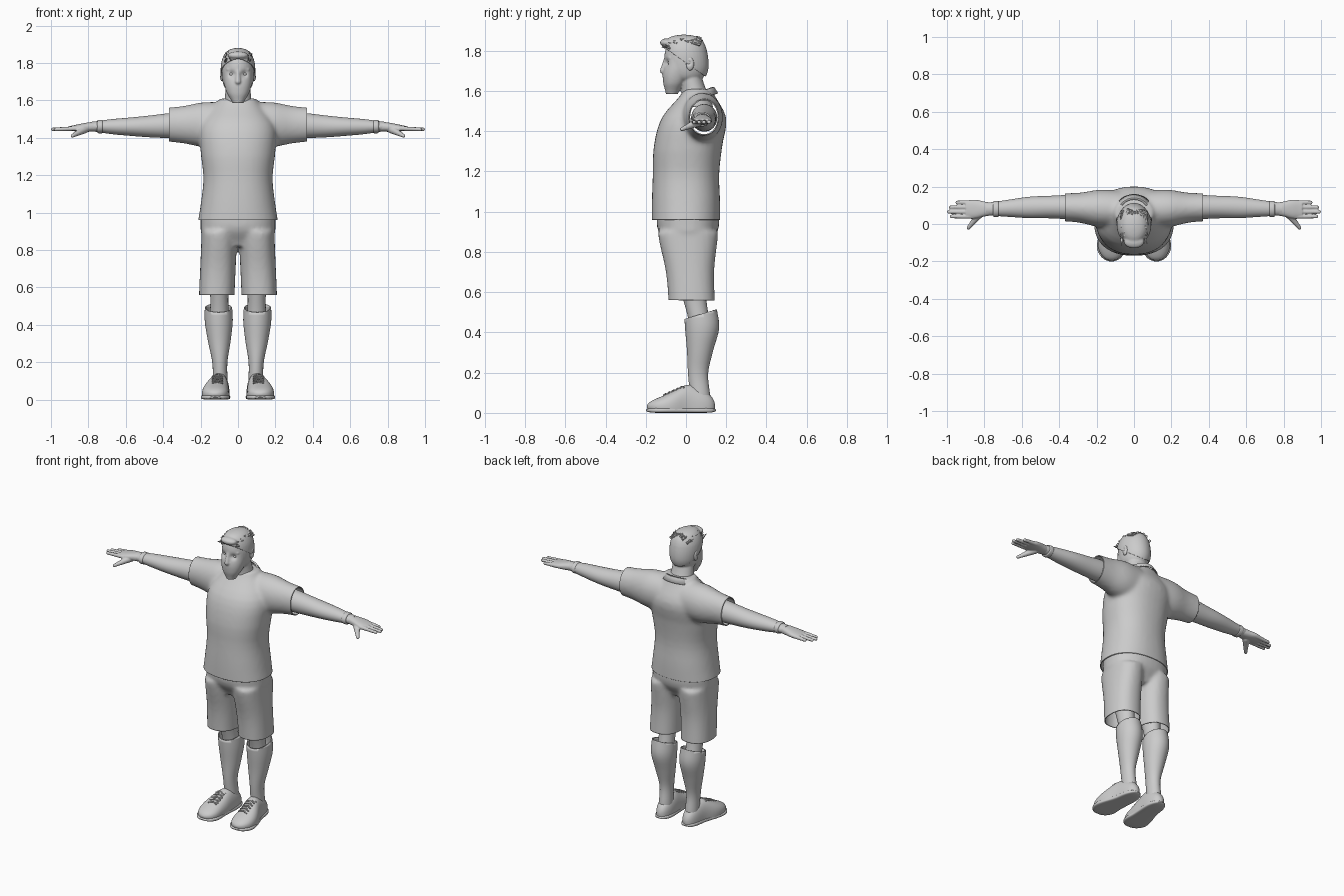
import bpy, bmesh, math, random
from mathutils import Matrix, Vector

random.seed(4)
if "Cube" in bpy.data.objects:
    bpy.data.objects.remove(bpy.data.objects["Cube"])

shade = (.6, .6, .6, 1)
grey = bpy.data.materials.new("plain_grey")
grey.use_nodes = True
grey.diffuse_color = shade
grey.node_tree.nodes["Principled BSDF"].inputs["Base Color"].default_value = shade


def mix(values, t):
    """Smooth value at t through evenly spaced numbers, or a single constant."""
    if not isinstance(values, list):
        return values
    last = len(values) - 1
    i = min(int(t * last), last - 1)
    f = t * last - i
    a, b, c, d = (values[max(0, min(last, i + k))] for k in (-1, 0, 1, 2))
    return b + f * (c - a + f * (2 * a - 5 * b + 4 * c - d + f * (3 * (b - c) + d - a))) / 2


def superellipse(angle, power):
    return [math.copysign(abs(w) ** (2 / power), w) for w in (math.cos(angle), math.sin(angle))]


def loft(bm, axis, start, end, middle, radius, power=2, dome=False, sides=36, rows=24):
    """Skin cross-sections along an axis; dome rounds off both ends."""
    loops = []
    for i in range(rows + 1):
        t = (1 - math.cos(math.pi * i / rows)) / 2
        close = max(.02, 1 - abs(2 * t - 1) ** 8) ** .5 if dome else 1
        p = start + (end - start) * t
        loop = []
        for k in range(sides):
            edge = superellipse(math.tau * k / sides, power)
            u, v = (mix(m, t) + mix(r, t) * close * e for m, r, e in zip(middle, radius, edge))
            loop.append(bm.verts.new({"x": (p, u, v), "y": (u, p, v), "z": (u, v, p)}[axis]))
        loops.append(loop)
    for low, high in zip(loops, loops[1:]):
        for k in range(sides):
            bm.faces.new((low[k - 1], low[k], high[k], high[k - 1]))
    bm.faces.new(loops[0])
    bm.faces.new(loops[-1])


def blob(bm, centre, size):
    bmesh.ops.create_icosphere(bm, subdivisions=3, radius=1,
                               matrix=Matrix.Translation(centre) @ Matrix.Diagonal((*size, 1)))


def pill(bm, start, end, thick, thin):
    """Tapered round bar made of overlapping balls, ready to be fused."""
    for i in range(13):
        t = i / 12
        r = thick + (thin - thick) * t
        blob(bm, Vector(start).lerp(Vector(end), t), (r, r, r))


def finish(name, bm, voxel=0, smooth=0, cuts=(), dents=(), wall=0, mirror=False):
    """Turn a bmesh into an object: fuse, trim, press in dents, thicken, mirror."""
    bmesh.ops.recalc_face_normals(bm, faces=bm.faces[:])
    mesh = bpy.data.meshes.new(name)
    bm.to_mesh(mesh)
    obj = bpy.data.objects.new(name, mesh)
    bpy.context.collection.objects.link(obj)
    if voxel:
        mod = obj.modifiers.new("fuse", "REMESH")
        mod.mode, mod.voxel_size = "VOXEL", voxel
        mod = obj.modifiers.new("soften", "SMOOTH")
        mod.factor, mod.iterations = .5, smooth
        graph = bpy.context.evaluated_depsgraph_get()
        fused = bpy.data.meshes.new_from_object(obj.evaluated_get(graph))
        obj.modifiers.clear()
        bm.clear()
        bm.from_mesh(fused)
        bpy.data.meshes.remove(fused)
    for point, normal in cuts:
        bmesh.ops.bisect_plane(bm, geom=bm.verts[:] + bm.edges[:] + bm.faces[:],
                               plane_co=point, plane_no=normal, clear_outer=True)
    for centre, reach, push in dents:
        for v in bm.verts:
            v.co += Vector(push) * math.exp(-((v.co - Vector(centre)).length / reach) ** 2)
    for f in bm.faces:
        f.smooth = True
    bm.to_mesh(mesh)
    bm.free()
    mesh.set_sharp_from_angle(angle=math.radians(50))
    mesh.materials.append(grey)
    if wall:
        mod = obj.modifiers.new("cloth", "SOLIDIFY")
        mod.thickness, mod.offset = wall, -1
    if mirror:
        obj.modifiers.new("other_side", "MIRROR").use_mirror_merge = False


both = (1, -1)

# Shirt: torso and both sleeves fused, then trimmed at hem and cuffs
bm = bmesh.new()
loft(bm, "z", .9, 1.61, middle=(0, [0, 0, 0, .01, .04, .06]), power=2.25,
     radius=([.22, .2, .185, .2, .2, .1], [.17, .17, .165, .17, .16, .07]))
for s in both:
    loft(bm, "x", s * .08, s * .4, middle=([.08, .09], 1.47),
         radius=([.1, .1, .08, .075], [.12, .12, .1, .09]))
cuffs = [((s * .37, 0, 0), (s, 0, 0)) for s in both]
finish("shirt", bm, voxel=.011, smooth=10, wall=.006, cuts=[((0, 0, .96), (0, 0, -1)), *cuffs])

# Collar: a folded strip round the neck with two pointed wings
bm = bmesh.new()
strip = []
for i in range(-20, 21):
    angle, wing = i * math.radians(8), max(0, abs(i) - 16) / 4
    side, back = math.sin(angle), math.cos(angle)
    top = 1.59 + .03 * back
    point = math.copysign(wing * .03, i)
    strip.append([bm.verts.new((side * r + x, .05 + back * r, z)) for r, x, z in
                  ((.08, 0, top), (.09, 0, top), (.11, point, top - .03 - wing * .01))])
for p, q in zip(strip, strip[1:]):
    for k in range(2):
        bm.faces.new((p[k], q[k], q[k + 1], p[k + 1]))
finish("collar", bm, wall=.007)

# Shorts: hips and two legs fused, open at the hems
bm = bmesh.new()
loft(bm, "z", .82, 1, middle=(0, .01), radius=([.1, .19, .2, .2], [.1, .15, .155]), power=2.3)
for s in both:
    loft(bm, "z", .5, .9, middle=([s * .115, s * .1], [.03, .01]),
         radius=(.095, [.115, .12, .15]), power=2.3)
finish("shorts", bm, voxel=.011, smooth=6, wall=.006, cuts=[((0, 0, .56), (0, 0, -1))])

# Knees, and lower legs in long socks with a slanted top
bm = bmesh.new()
loft(bm, "z", .42, .75, middle=(.1, [.07, .04, .02]), radius=([.05, .05, .075], [.05, .06, .09]))
finish("knee", bm, mirror=True)
bm = bmesh.new()
loft(bm, "z", .08, .54, middle=([.095, .105], [.07, .06, .07, .08, .07]),
     radius=([.04, .04, .06, .075, .07], [.05, .05, .065, .085, .08]))
finish("sock", bm, wall=.006, mirror=True, cuts=[((0, .07, .49), (0, -.3, 1))])

# Shoes: upper, sole and crossed laces
track = [.12, .12, .1, .095]
bm = bmesh.new()
loft(bm, "y", -.195, .145, middle=(track, .03), power=2.3, dome=True,
     radius=([.055, .07, .07, .057, .05, .04], [.03, .05, .08, .11, .09, .06]))
finish("shoe_upper", bm, cuts=[((0, 0, .01), (0, 0, -1))], mirror=True)
bm = bmesh.new()
loft(bm, "y", -.2, .15, middle=(track, .013), power=4, dome=True,
     radius=([.06, .077, .07, .06, .055, .045], .013))
finish("shoe_sole", bm, mirror=True)
bm = bmesh.new()
for i in range(5):
    y = i * .02 - .1
    top = .14 + .45 * y
    for lean in (.01, -.01):
        loft(bm, "x", .08, .14, middle=([y - lean, y + lean], [top - .007, top, top - .007]),
             radius=(.004, .004), sides=8, rows=6)
finish("shoe_laces", bm, mirror=True)

# Arms and wristbands
bm = bmesh.new()
loft(bm, "x", .22, .79, middle=([.09, .09, .08], [1.47, 1.46, 1.46]),
     radius=([.06, .065, .06, .057, .045, .034], [.065, .068, .06, .05, .04, .025]))
finish("arm", bm, mirror=True)
bm = bmesh.new()
loft(bm, "x", .72, .755, middle=(.08, 1.46), radius=(.043, .036), dome=True, rows=12)
finish("wristband", bm, mirror=True)

# Hands: palm, four fingers and a thumb fused
bm = bmesh.new()
loft(bm, "x", .75, .9, middle=(.08, [1.46, 1.45]), power=2.3,
     radius=([.032, .04, .05, .045], [.026, .025, .02, .013]))
for i, reach in enumerate((.975, .99, .98, .945)):
    y = .04 + i * .025
    pill(bm, (.86, y, 1.45), (reach, y, 1.445), thick=.013, thin=.01)
pill(bm, (.82, .06, 1.445), (.885, -.02, 1.41), thick=.022, thin=.01)
finish("hand", bm, voxel=.004, smooth=3, mirror=True)

# Head: skull, jaw, neck, nose, brows and lips fused
bm = bmesh.new()
loft(bm, "z", 1.64, 1.87, middle=(0, 0), dome=True,
     radius=([.07, .085, .085, .06], [.085, .105, .105, .08]))
loft(bm, "z", 1.585, 1.75, middle=(0, [-.07, -.05, -.02]), power=2.2,
     radius=([.03, .06, .075, .08], [.03, .055, .075, .085]))
loft(bm, "z", 1.52, 1.72, middle=(0, [.055, .015]), radius=([.085, .07, .065], [.08, .06, .055]))
pill(bm, (0, -.1, 1.76), (0, -.115, 1.7), thick=.01, thin=.015)
pill(bm, (-.012, -.106, 1.7), (.012, -.106, 1.7), thick=.01, thin=.01)
pill(bm, (-.02, -.102, 1.66), (.02, -.102, 1.66), thick=.009, thin=.009)
for s in both:
    pill(bm, (s * .02, -.095, 1.765), (s * .055, -.08, 1.765), thick=.009, thin=.007)
sockets = [((s * .035, -.1, 1.74), .017, (0, .013, 0)) for s in both]
finish("head", bm, voxel=.005, smooth=3, dents=sockets)

# Eyes and ears
bm = bmesh.new()
blob(bm, (.034, -.077, 1.74), (.015, .014, .011))
finish("eye", bm, mirror=True)
bm = bmesh.new()
blob(bm, (.086, .02, 1.735), (.011, .02, .034))
finish("ear", bm, voxel=.003, smooth=3, mirror=True, dents=[((.1, .015, 1.74), .011, (-.009, 0, 0))])

# Hair: a cap trimmed along the hairline, with a swept-up fringe and loose locks
bm = bmesh.new()
loft(bm, "z", 1.64, 1.88, middle=(0, [.005, -.01]), dome=True,
     radius=([.07, .09, .09, .065], [.09, .112, .11, .09]))
blob(bm, (0, -.095, 1.84), (.055, .035, .022))
finish("hair_cap", bm, voxel=.006, smooth=2, wall=.004, cuts=[((0, -.1, 1.81), (0, -.7, -1))])
bm = bmesh.new()
for i in range(110):
    x, y = random.uniform(-.07, .07), random.uniform(-.1, .06)
    z = 1.8 + .07 * math.sqrt(max(.05, 1 - (x / .09) ** 2 - (y / .11) ** 2))
    aim = Vector((x * 3 + random.uniform(-.2, .2), -.9, random.uniform(0, .35)))
    turn = aim.to_track_quat("Z", "Y").to_matrix().to_4x4()
    bmesh.ops.create_cone(bm, segments=6, radius1=.009, radius2=.001, depth=.045, cap_ends=True,
                          matrix=Matrix.Translation((x, y, z)) @ turn)
finish("hair_locks", bm)
